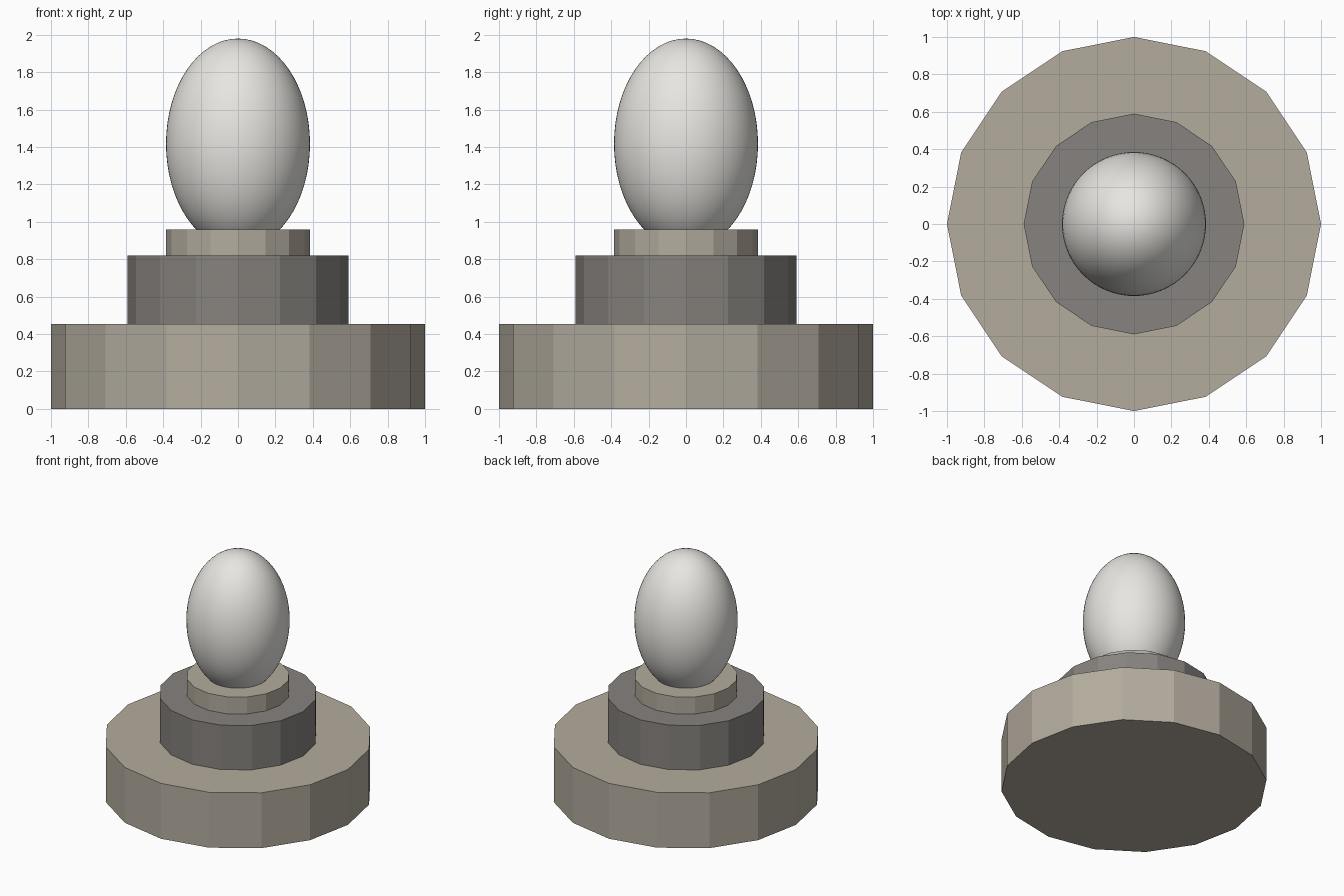
import bpy
import math

if "Cube" in bpy.data.objects:
    bpy.data.objects.remove(bpy.data.objects["Cube"])


def material(name, rgb):
    mat = bpy.data.materials.new(name)
    mat.diffuse_color = (*rgb, 1)
    mat.use_nodes = True
    mat.node_tree.nodes["Principled BSDF"].inputs["Base Color"].default_value = mat.diffuse_color
    return mat


tan_stone = material("tan_stone", (0.45, 0.41, 0.34))
dark_stone = material("dark_stone", (0.24, 0.225, 0.21))
pale_stone = material("pale_stone", (0.80, 0.79, 0.75))


def tier(name, radius, z0, z1, mat):
    """Flat-faced 16-sided disc between two heights."""
    bpy.ops.mesh.primitive_cylinder_add(
        vertices=16, radius=radius, depth=z1 - z0, location=(0, 0, (z0 + z1) / 2))
    obj = bpy.context.object
    obj.name = name
    obj.data.materials.append(mat)


# Stepped pedestal
tier("base", 1.0, 0.0, 0.455, tan_stone)
tier("plinth", 0.59, 0.455, 0.82, dark_stone)
tier("collar", 0.385, 0.82, 0.96, tan_stone)

# Smooth egg-shaped finial, sunk into the collar
bpy.ops.mesh.primitive_uv_sphere_add(
    segments=64, ring_count=32, radius=1, location=(0, 0, 1.417))
finial = bpy.context.object
finial.name = "finial"
finial.scale = (0.385, 0.385, 0.563)
bpy.ops.object.transform_apply(location=False, rotation=False, scale=True)
bpy.ops.object.shade_smooth()
finial.data.materials.append(pale_stone)
